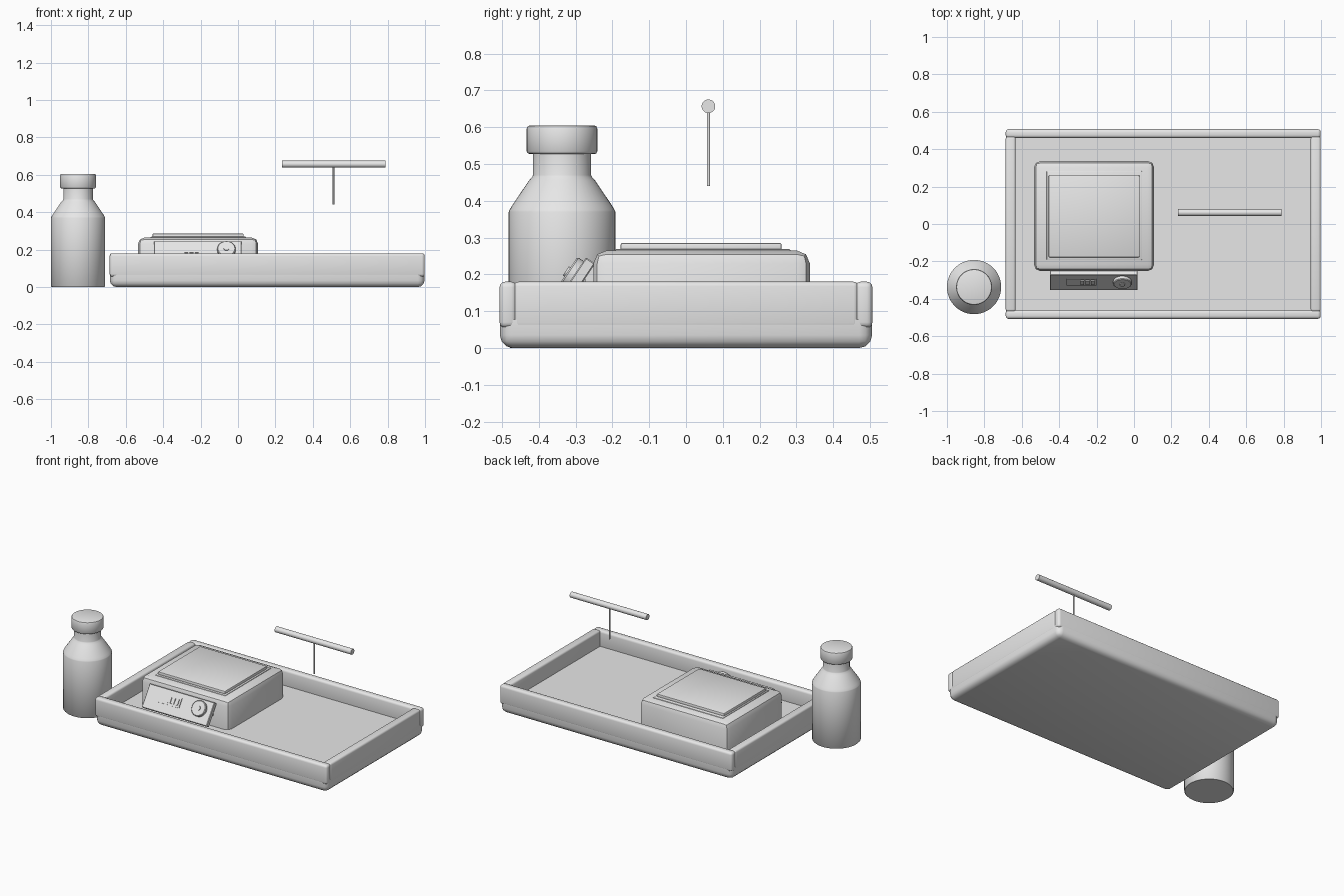
import bpy, bmesh, math
from mathutils import Matrix, Vector

if "Cube" in bpy.data.objects:
    bpy.data.objects.remove(bpy.data.objects["Cube"])

grey = bpy.data.materials.new("plain_grey")
grey.diffuse_color = (0.8, 0.8, 0.8, 1)
grey.use_nodes = True
grey.node_tree.nodes["Principled BSDF"].inputs["Base Color"].default_value = grey.diffuse_color


def finish(name, bm, matrix=None, angle=35):
    bmesh.ops.recalc_face_normals(bm, faces=bm.faces)
    mesh = bpy.data.meshes.new(name)
    bm.to_mesh(mesh)
    bm.free()
    mesh.materials.append(grey)
    ob = bpy.data.objects.new(name, mesh)
    bpy.context.collection.objects.link(ob)
    if matrix is not None:
        ob.matrix_world = matrix
    bpy.ops.object.select_all(action='DESELECT')
    ob.select_set(True)
    bpy.context.view_layer.objects.active = ob
    bpy.ops.object.shade_smooth_by_angle(angle=math.radians(angle))
    return ob


def box(name, lo, hi, bevel=0.0, segments=2, sharp_z=None, matrix=None):
    """Box between two corners; edges lying at height sharp_z stay square."""
    lo, hi = Vector(lo), Vector(hi)
    size, mid = hi - lo, (lo + hi) / 2
    bm = bmesh.new()
    bmesh.ops.create_cube(bm, size=1, matrix=Matrix.Translation(mid) @ Matrix.Diagonal((*size, 1)))
    if bevel:
        edges = [e for e in bm.edges if sharp_z is None
                 or any(abs(v.co.z - sharp_z) > 1e-4 for v in e.verts)]
        bmesh.ops.bevel(bm, geom=edges, offset=bevel, segments=segments,
                        profile=0.5, affect='EDGES', clamp_overlap=True)
    return finish(name, bm, matrix)


def lathe(name, profile, matrix, steps=48, angle=35):
    """Spin (radius, height) points about the local z axis and cap both ends."""
    bm = bmesh.new()
    rings = [[bm.verts.new((r * math.cos(2 * math.pi * i / steps),
                            r * math.sin(2 * math.pi * i / steps), z))
              for i in range(steps)] for r, z in profile]
    for a, b in zip(rings, rings[1:]):
        for i in range(steps):
            j = (i + 1) % steps
            bm.faces.new((a[i], a[j], b[j], b[i]))
    bm.faces.new(rings[0][::-1])
    bm.faces.new(rings[-1])
    return finish(name, bm, matrix, angle)


# Tray: slab with rounded underside and four rim walls overlapping its edge
X0, X1, Y, FLOOR, SEAM, RIM = -0.686, 0.998, 0.507, 0.077, 0.055, 0.18
box("tray_base", (X0 + 0.001, -Y + 0.001, 0), (X1 - 0.001, Y - 0.001, FLOOR), 0.035, 3,
    sharp_z=FLOOR)
for side, y in (("front", -Y), ("back", Y - 0.047)):
    box("tray_wall_" + side, (X0, y, SEAM), (X1, y + 0.047, RIM), 0.015, 3)
for side, x in (("left", X0), ("right", X1 - 0.053)):
    box("tray_wall_" + side, (x, -0.468, SEAM), (x + 0.053, 0.468, RIM), 0.012, 3)

# Weighing scale: housing, stepped top and weighing plate
box("scale_body", (-0.535, -0.252, FLOOR), (0.108, 0.337, 0.265), 0.036, 2, sharp_z=FLOOR)
box("scale_step", (-0.467, -0.193, 0.25), (0.043, 0.284, 0.269), 0.004, 2)
box("scale_plate", (-0.457, -0.178, 0.26), (0.03, 0.26, 0.286), 0.006, 2)

# Tilted control panel: local y runs up the slope, local z points outward
low, high = Vector((0, -0.355, 0.122)), Vector((0, -0.272, 0.246))
up = (high - low).normalized()
out = Vector((1, 0, 0)).cross(up)
mid = (low + high) / 2
tilt = Matrix(((1, 0, 0, 0),
               (0, up.y, out.y, mid.y),
               (0, up.z, out.z, mid.z),
               (0, 0, 0, 1)))
half = (high - low).length / 2
box("control_panel", (-0.45, -half, -0.03), (0.02, half, 0), 0.003, 1, matrix=tilt)
box("panel_support", (-0.43, -0.275, 0.15), (0.0, -0.24, 0.225))

# Panel details: display, raised segments, knob
box("display", (-0.36, -0.018, -0.004), (-0.2, 0.042, 0.006), matrix=tilt)
for i in range(3):
    x = -0.285 + i * 0.027
    box("display_segment", (x, -0.006, 0), (x + 0.019, 0.032, 0.012), matrix=tilt)
at_knob = tilt @ Matrix.Translation((-0.062, 0.014, 0))
lathe("knob", [(0.049, -0.004), (0.049, 0.016), (0.045, 0.02)], at_knob, 32)
lathe("knob_button", [(0.015, 0.015), (0.015, 0.025)], at_knob, 16)

# Bottle with sloping shoulder and screw cap
stand = Matrix.Translation((-0.855, -0.337, 0))
lathe("bottle", [(0.141, 0), (0.145, 0.004), (0.145, 0.37), (0.143, 0.375), (0.136, 0.387),
                 (0.09, 0.455), (0.081, 0.465), (0.079, 0.47), (0.079, 0.54)], stand, angle=45)
lathe("bottle_cap", [(0.088, 0.527), (0.093, 0.529), (0.096, 0.534), (0.096, 0.596),
                     (0.093, 0.603), (0.088, 0.605)], stand, angle=45)

# Floating T bar: crosspiece and thin stem
across = Matrix.Translation((0.235, 0.061, 0.657)) @ Matrix.Rotation(math.pi / 2, 4, 'Y')
lathe("bar", [(0.0185, 0), (0.0185, 0.553)], across, 32)
lathe("bar_stem", [(0.0045, 0), (0.0045, 0.21)], Matrix.Translation((0.511, 0.061, 0.44)), 16)
